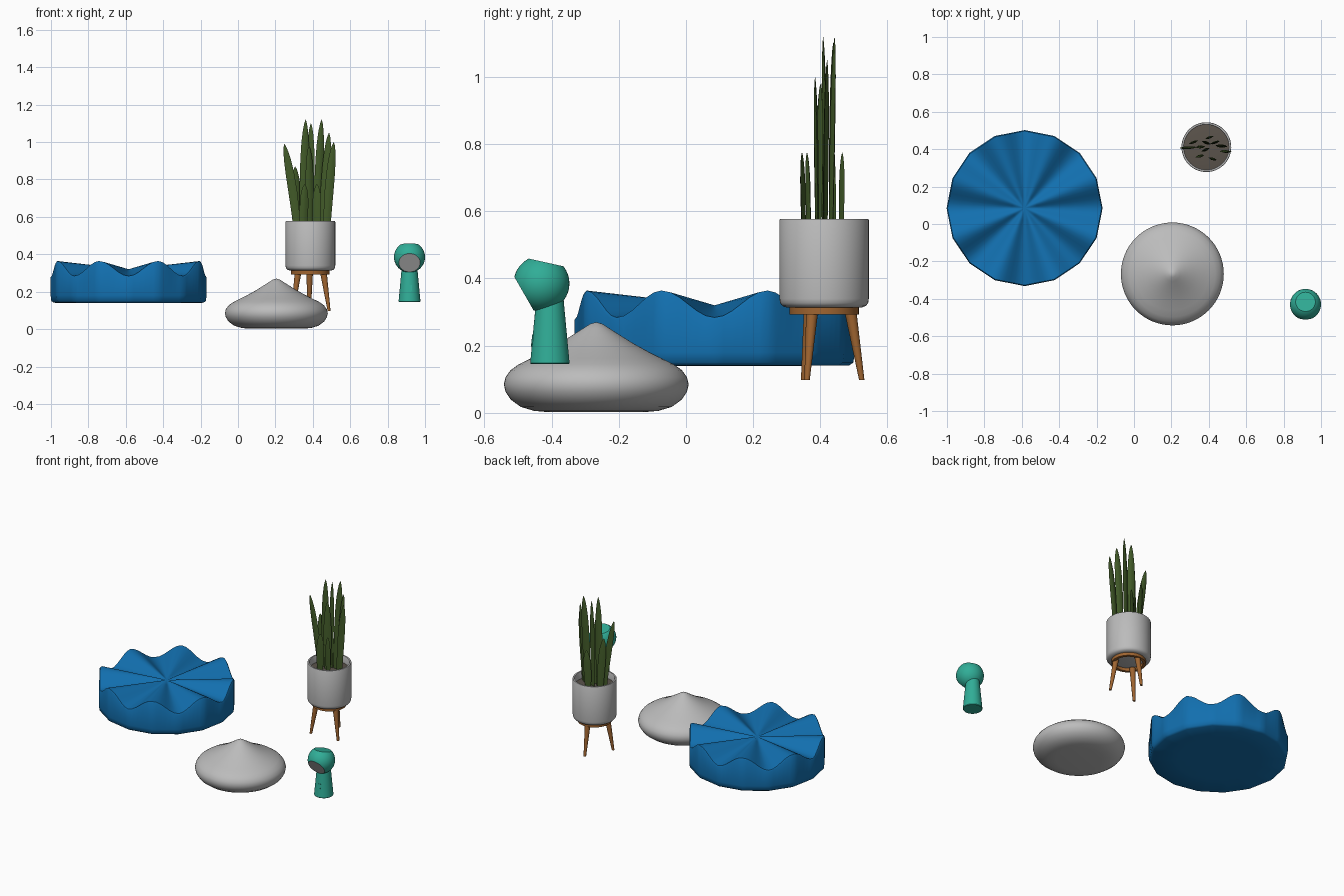
import bpy, bmesh, math
from mathutils import Vector, Matrix

if "Cube" in bpy.data.objects:
    bpy.data.objects.remove(bpy.data.objects["Cube"])

def mat(name, rgb):
    m = bpy.data.materials.new(name)
    m.diffuse_color = (*rgb, 1)
    m.use_nodes = True
    m.node_tree.nodes["Principled BSDF"].inputs["Base Color"].default_value = m.diffuse_color
    return m

BLUE = mat("blue fabric", (0.006, 0.16, 0.43))
GRAY = mat("light gray", (0.50, 0.50, 0.50))
TEAL = mat("teal", (0.03, 0.42, 0.31))
WOOD = mat("warm wood", (0.35, 0.13, 0.03))
LEAF = mat("leaf green", (0.055, 0.105, 0.022))
SOIL = mat("dark soil", (0.105, 0.088, 0.072))

def finish(name, bm, mats, angle=40):
    bmesh.ops.remove_doubles(bm, verts=bm.verts, dist=1e-5)
    bmesh.ops.recalc_face_normals(bm, faces=bm.faces)
    me = bpy.data.meshes.new(name)
    bm.to_mesh(me)
    bm.free()
    for m in mats:
        me.materials.append(m)
    ob = bpy.data.objects.new(name, me)
    bpy.context.collection.objects.link(ob)
    bpy.ops.object.select_all(action='DESELECT')
    ob.select_set(True)
    bpy.context.view_layer.objects.active = ob
    bpy.ops.object.shade_smooth_by_angle(angle=math.radians(angle))
    return ob

def skin(name, rings, m, angle=40, cap=False):
    """Join closed rings of points with quads."""
    bm = bmesh.new()
    vs = [[bm.verts.new(p) for p in ring] for ring in rings]
    n = len(rings[0])
    for a, b in zip(vs, vs[1:]):
        for i in range(n):
            j = (i + 1) % n
            bm.faces.new((a[i], a[j], b[j], b[i]))
    if cap:
        bm.faces.new(vs[0])
        bm.faces.new(vs[-1])
    return finish(name, bm, [m], angle)

def lathe(name, x, y, profile, m, n=48, angle=40):
    rings = [[(x + r * math.cos(2 * math.pi * i / n), y + r * math.sin(2 * math.pi * i / n), z)
              for i in range(n)] for r, z in profile]
    return skin(name, rings, m, angle)

# Blue cushion: sixteen-sided wall, eight-wave rim, radial folds on top
CX, CY, N = -0.585, 0.085, 96
def cushion_ring(r, z, fold=None):
    pts = []
    for i in range(N):
        a = 2 * math.pi * i / N
        side = math.pi / 8
        rr = r * math.cos(side / 2) / math.cos((a % side) - side / 2)
        zz = z
        if fold is not None:
            zz += fold * (0.004 - 0.04 * math.cos(8 * a))
        pts.append((CX + rr * math.cos(a), CY + rr * math.sin(a), zz))
    return pts
rings = [cushion_ring(0, 0.14), cushion_ring(0.25, 0.14), cushion_ring(0.40, 0.141),
         cushion_ring(0.413, 0.15), cushion_ring(0.417, 0.18),
         cushion_ring(0.417, 0.312, 1), cushion_ring(0.412, 0.32, 1)]
rings += [cushion_ring(0.412 * k / 6, 0.32, k / 6) for k in range(5, -1, -1)]
skin("wavy_cushion", rings, BLUE, 50)

# Gray pouf with a soft peak
lathe("peaked_pouf", 0.205, -0.267,
      [(0, 0.002), (0.14, 0.002), (0.185, 0.006), (0.225, 0.018), (0.255, 0.040), (0.270, 0.063),
       (0.275, 0.085), (0.270, 0.106), (0.255, 0.127), (0.230, 0.145), (0.195, 0.162),
       (0.15, 0.185), (0.11, 0.207), (0.07, 0.232), (0.04, 0.251), (0.018, 0.265), (0, 0.270)],
      GRAY, 64)

# Planter pot, soil and stand ring
PX, PY = 0.387, 0.411
lathe("plant_pot", PX, PY,
      [(0, 0.313), (0.110, 0.313), (0.124, 0.318), (0.131, 0.327), (0.133, 0.340), (0.133, 0.573),
       (0.131, 0.577), (0.122, 0.577), (0.120, 0.573), (0.120, 0.52)], GRAY)
lathe("soil", PX, PY, [(0, 0.535), (0.08, 0.535), (0.1205, 0.53)], SOIL)
lathe("stand_ring", PX, PY,
      [(0.085, 0.293), (0.103, 0.293), (0.103, 0.316), (0.085, 0.316), (0.085, 0.293)], WOOD)

# Three splayed tapered legs
for k, deg in enumerate((93, 213, 333)):
    d = Vector((math.cos(math.radians(deg)), math.sin(math.radians(deg)), 0))
    c = Vector((PX, PY, 0))
    rr = []
    for dist, z, r in ((0.112, 0.098, 0.008), (0.078, 0.305, 0.018)):
        o = c + d * dist
        rr.append([(o.x + r * math.cos(i * math.pi / 8), o.y + r * math.sin(i * math.pi / 8), z)
                   for i in range(16)])
    skin(f"stand_leg_{k + 1}", rr, WOOD, 40, True)

# Sword-shaped leaves: base x, y, tip x, y, z, turn in degrees
leaves = [(0.315, 0.410, 0.248, 0.405, 0.99, -5), (0.350, 0.415, 0.362, 0.408, 1.12, 8),
          (0.385, 0.432, 0.390, 0.438, 1.10, -20), (0.425, 0.432, 0.447, 0.442, 1.12, 15),
          (0.455, 0.415, 0.487, 0.420, 1.05, -15), (0.475, 0.390, 0.512, 0.384, 1.00, 5),
          (0.325, 0.440, 0.305, 0.432, 0.87, 20), (0.350, 0.365, 0.357, 0.360, 0.775, 15),
          (0.420, 0.350, 0.422, 0.345, 0.775, -15), (0.400, 0.462, 0.410, 0.465, 0.775, 20),
          (0.385, 0.395, 0.380, 0.400, 0.98, 25)]
shape = [(0, 0.75), (0.2, 0.9), (0.45, 1), (0.65, 0.97), (0.8, 0.82), (0.9, 0.58), (0.96, 0.34), (1, 0.03)]
for k, (bx, by, tx, ty, tz, deg) in enumerate(leaves):
    u = Vector((math.cos(math.radians(deg)), math.sin(math.radians(deg)), 0))
    v = Vector((-u.y, u.x, 0))
    rr = []
    for t, w in shape:
        o = Vector((bx, by, 0.525)).lerp(Vector((tx, ty, tz)), t)
        s = t ** 1.4 - t
        o += Vector((tx - bx, ty - by, 0)) * s
        hw, th = 0.024 * w, 0.006 * w
        rr.append([o + u * hw, o + v * th + u * hw * 0.3, o + v * th - u * hw * 0.3,
                   o - u * hw, o - v * th - u * hw * 0.3, o - v * th + u * hw * 0.3])
    skin(f"leaf_{k + 1}", rr, LEAF, 60, True)

# Teal lamp: tapered body
LX, LY = 0.917, -0.405
lathe("lamp_body", LX, LY,
      [(0, 0.145), (0.056, 0.145), (0.0585, 0.148), (0.042, 0.325), (0.040, 0.35), (0, 0.35)], TEAL)

# Lamp head: ball with a gray face sliced at the front and a flat slice on top
bm = bmesh.new()
c = Vector((0.917, -0.430, 0.385))
bmesh.ops.create_uvsphere(bm, u_segments=48, v_segments=32, radius=0.083,
                          matrix=Matrix.Translation(c))
for nrm, dist, idx in ((Vector((0, -0.87, -0.5)), 0.060, 1), (Vector((0, 0.217, 0.976)), 0.064, 0)):
    res = bmesh.ops.bisect_plane(bm, geom=bm.verts[:] + bm.edges[:] + bm.faces[:],
                                 plane_co=c + nrm * dist, plane_no=nrm, clear_outer=True)
    edges = [e for e in res["geom_cut"] if isinstance(e, bmesh.types.BMEdge)]
    for f in bmesh.ops.edgeloop_fill(bm, edges=edges)["faces"]:
        f.material_index = idx
finish("lamp_head", bm, [TEAL, GRAY], 30)

# Small switch plate on the lamp body
bm = bmesh.new()
outline = [(-0.012, 0.235), (0.012, 0.235), (0.012, 0.207), (0.006, 0.197), (-0.006, 0.197), (-0.012, 0.207)]
def on_body(x, z, lift):
    r = 0.0585 - (z - 0.148) * 0.0165 / 0.177 + lift
    return (LX + x, LY - math.sqrt(r * r - x * x), z)
back = [bm.verts.new(on_body(x, z, -0.003)) for x, z in outline]
front = [bm.verts.new(on_body(x, z, 0.003)) for x, z in outline]
bm.faces.new(front)
bm.faces.new(back)
for i in range(6):
    j = (i + 1) % 6
    bm.faces.new((back[i], back[j], front[j], front[i]))
finish("lamp_switch", bm, [TEAL], 20)
